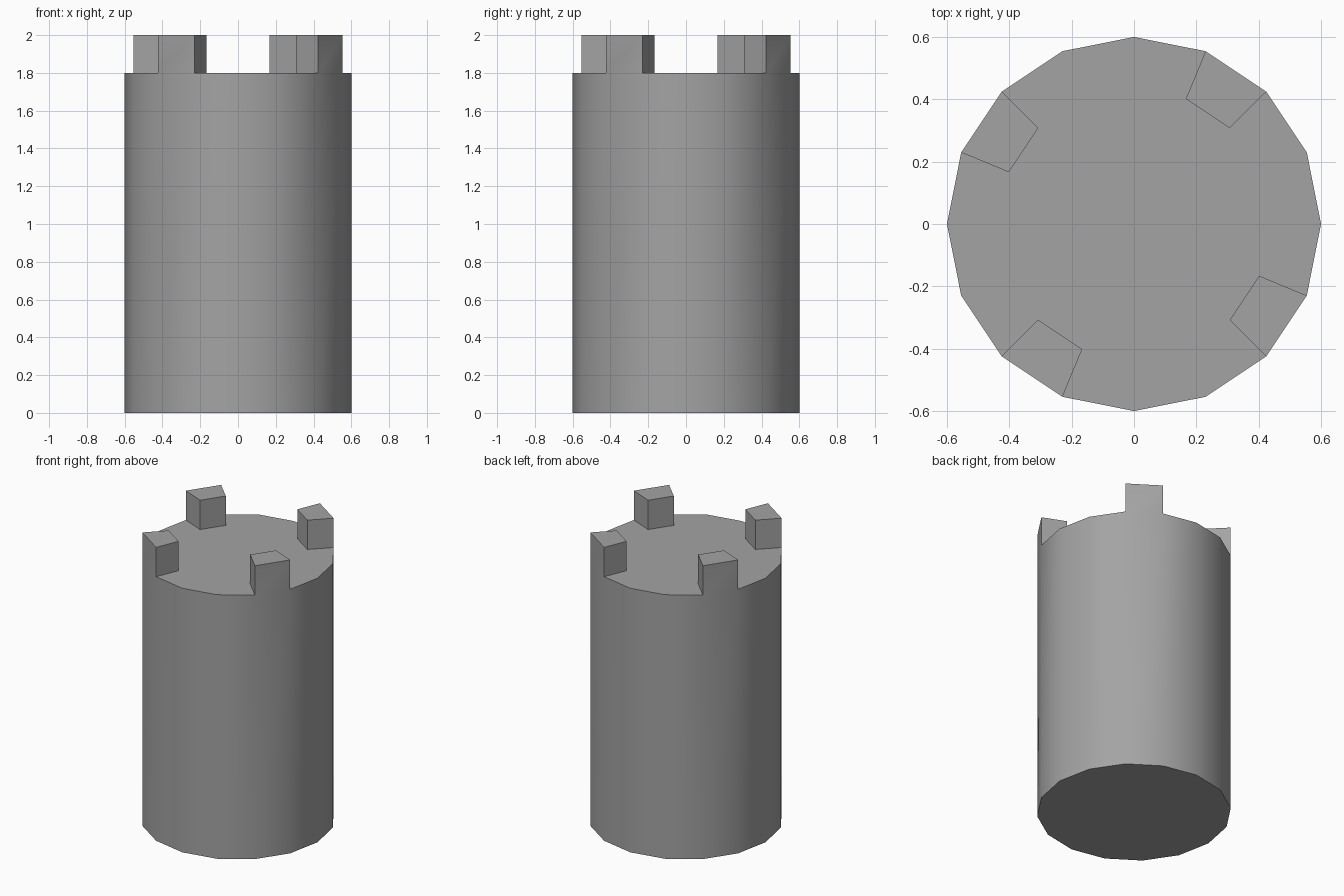
import bpy
import bmesh
from math import cos, sin, pi, radians

if "Cube" in bpy.data.objects:
    bpy.data.objects.remove(bpy.data.objects["Cube"], do_unlink=True)

SIDES = 16
RADIUS, INNER_RADIUS = 0.6, 0.435
WALL_TOP, MERLON_TOP = 1.8, 2.0

grey = bpy.data.materials.new("stone_grey")
grey.use_nodes = True
colour = (0.37, 0.37, 0.37, 1)
grey.diffuse_color = colour
grey.node_tree.nodes["Principled BSDF"].inputs["Base Color"].default_value = colour

bm = bmesh.new()


def point(step, radius, z):
    angle = 2 * pi * step / SIDES
    return bm.verts.new((radius * cos(angle), radius * sin(angle), z))


def walls(lower, upper):
    for i in range(len(lower)):
        j = (i + 1) % len(lower)
        bm.faces.new((lower[i], lower[j], upper[j], upper[i]))


# Tower body
base = [point(i, RADIUS, 0) for i in range(SIDES)]
rim = [point(i, RADIUS, WALL_TOP) for i in range(SIDES)]
bm.faces.new(base[::-1])
walls(base, rim)

# Four merlons rising flush from the wall, with the roof outline stepping around them
roof = []
for i in range(SIDES):
    roof.append(rim[i])
    if i % 4 == 2:
        inner = [point(s, INNER_RADIUS, WALL_TOP) for s in (i, i + 1)]
        roof += inner
        foot = [rim[i], rim[i + 1], inner[1], inner[0]]
        top = [bm.verts.new((v.co.x, v.co.y, MERLON_TOP)) for v in foot]
        walls(foot, top)
        bm.faces.new(top)

# Roof
bm.faces.new(roof)
bmesh.ops.recalc_face_normals(bm, faces=bm.faces[:])

mesh = bpy.data.meshes.new("tower")
bm.to_mesh(mesh)
bm.free()
mesh.materials.append(grey)
tower = bpy.data.objects.new("tower", mesh)
bpy.context.collection.objects.link(tower)

# Round the wall shading, keep the corners crisp
bpy.context.view_layer.objects.active = tower
tower.select_set(True)
bpy.ops.object.shade_smooth_by_angle(angle=radians(30))
